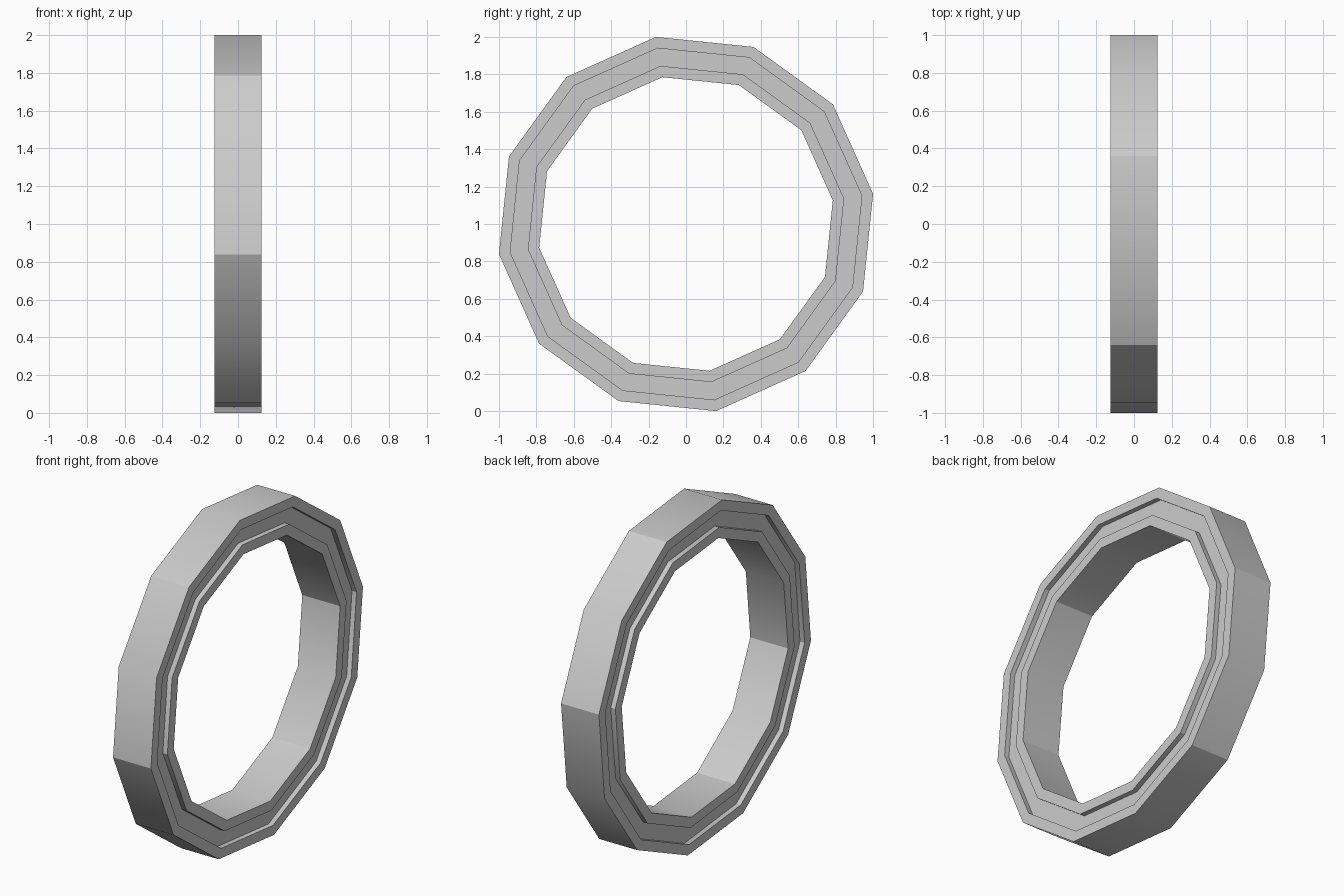
import bpy
import bmesh
from math import sin, cos, radians

SIDES = 12
TURN = radians(9.15)          # tilt of the twelve-sided ring
HALF, DEPTH = 0.125, 0.03     # half width and groove depth
R_IN, G_IN, G_OUT, R_OUT = 0.795, 0.856, 0.952, 1.013

cube = bpy.data.objects.get("Cube")
if cube:
    bpy.data.objects.remove(cube, do_unlink=True)

# Plain grey finish
grey = bpy.data.materials.new("light grey")
grey.use_nodes = True
color = (0.6, 0.6, 0.6, 1.0)
grey.diffuse_color = color
grey.node_tree.nodes["Principled BSDF"].inputs["Base Color"].default_value = color

# Half of the cross-section as (x, radius), mirrored for the other side
half = [(HALF, R_IN), (HALF, G_IN), (HALF - DEPTH, G_IN),
        (HALF - DEPTH, G_OUT), (HALF, G_OUT), (HALF, R_OUT)]
profile = half + [(-x, r) for x, r in reversed(half)]
count = len(profile)

# Sweep the cross-section round the x axis
bm = bmesh.new()
rings = []
for i in range(SIDES):
    a = radians(360 / SIDES) * i - TURN
    rings.append([bm.verts.new((x, r * sin(a), 1 + r * cos(a))) for x, r in profile])
for i in range(SIDES):
    here, there = rings[i], rings[(i + 1) % SIDES]
    for j in range(count):
        k = (j + 1) % count
        face = bm.faces.new((here[j], here[k], there[k], there[j]))
        face.smooth = True
bmesh.ops.recalc_face_normals(bm, faces=bm.faces)

# Crisp profile edges, and a crease at every second corner of the ring
for edge in bm.edges:
    edge.smooth = edge.calc_face_angle(0) < radians(45)
for i in range(1, SIDES, 2):
    for j in range(count):
        edge = bm.edges.get((rings[i][j], rings[i][(j + 1) % count]))
        edge.smooth = False

mesh = bpy.data.meshes.new("grooved_ring")
bm.to_mesh(mesh)
bm.free()
mesh.materials.append(grey)
ring = bpy.data.objects.new("grooved_ring", mesh)
bpy.context.collection.objects.link(ring)
